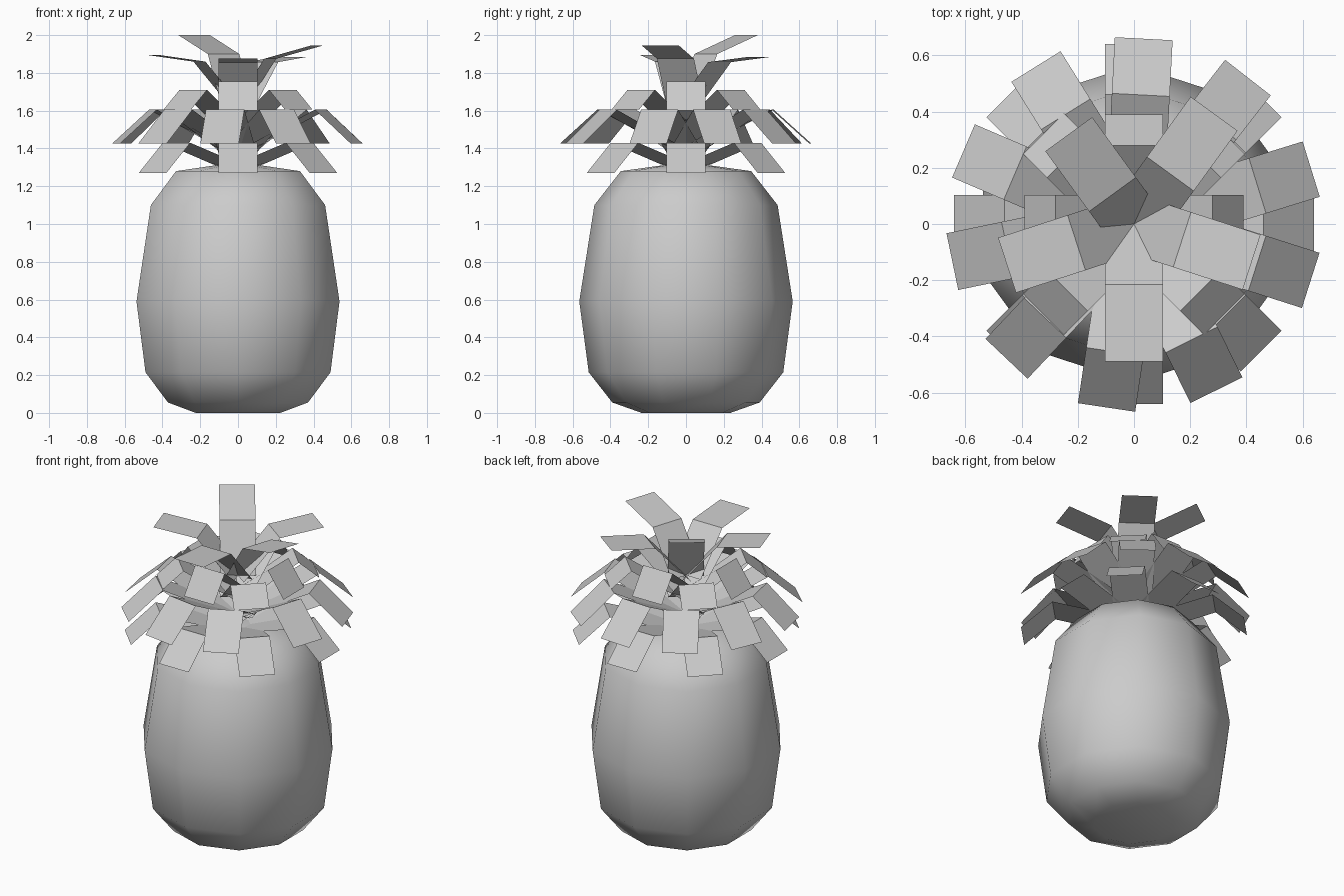
import bpy, bmesh
from math import sin, cos, radians, pi

if "Cube" in bpy.data.objects:
    bpy.data.objects.remove(bpy.data.objects["Cube"])


def finish(bm, name):
    mesh = bpy.data.meshes.new(name)
    bm.to_mesh(mesh)
    bm.free()
    ob = bpy.data.objects.new(name, mesh)
    bpy.context.collection.objects.link(ob)
    return ob


# Fruit body: ten-sided lathe of (radius, z), corners on the y axis
profile = [(0.235, 0.0), (0.39, 0.055), (0.515, 0.215), (0.565, 0.59),
           (0.485, 1.10), (0.345, 1.28), (0.13, 1.31)]
SIDES = 10
bm = bmesh.new()
rings = [[bm.verts.new((r * cos(pi / 2 + 2 * pi * i / SIDES),
                        r * sin(pi / 2 + 2 * pi * i / SIDES), z))
          for i in range(SIDES)] for r, z in profile]
for low, high in zip(rings, rings[1:]):
    for i in range(SIDES):
        j = (i + 1) % SIDES
        bm.faces.new((low[i], low[j], high[j], high[i]))
bm.faces.new(rings[0][::-1])
bm.faces.new(rings[-1])
body = finish(bm, "fruit_body")
for p in body.data.polygons:
    p.use_smooth = True


# A leaf is a flat strip folded along (radius, z) points
def add_leaf(bm, angle, path, half_width=0.103):
    a = radians(angle)
    rows = [[bm.verts.new((r * cos(a) - s * half_width * sin(a),
                           r * sin(a) + s * half_width * cos(a), z))
             for s in (-1, 1)] for r, z in path]
    for p, q in zip(rows, rows[1:]):
        bm.faces.new((p[0], q[0], q[1], p[1]))


def leaf_layer(name, leaves):
    bm = bmesh.new()
    for angle, path in leaves:
        add_leaf(bm, angle, path)
    finish(bm, name)


# Drooping layers, from the bottom up
leaf_layer("bottom_leaves", [(45 * i, [(0, 1.29), (0.46, 1.43), (0.64, 1.27)])
                             for i in range(8)])
leaf_layer("wide_leaves", [(-17.7 + 34.9 * i, [(0, 1.37), (0.46, 1.605), (0.66, 1.425)])
                           for i in range(10)])
leaf_layer("upper_diagonal_leaves", [(45 + 90 * i, [(0, 1.48), (0.335, 1.71), (0.455, 1.605)])
                                     for i in range(4)])
leaf_layer("upper_straight_leaves", [(90 * i, [(0, 1.53), (0.28, 1.755), (0.39, 1.60)])
                                     for i in range(4)])

# Crown: five upright leaves, each leaning a little differently
crown = [(-18, (0.18, 1.875), (0.44, 1.945)),
         (54, (0.22, 1.857), (0.485, 1.885)),
         (126, (0.13, 1.90), (0.395, 2.0)),
         (198, (0.215, 1.86), (0.475, 1.895)),
         (270, (0.215, 1.855), (0.49, 1.875))]
leaf_layer("crown_leaves", [(a, [(0, 1.61), fold, tip]) for a, fold, tip in crown])
